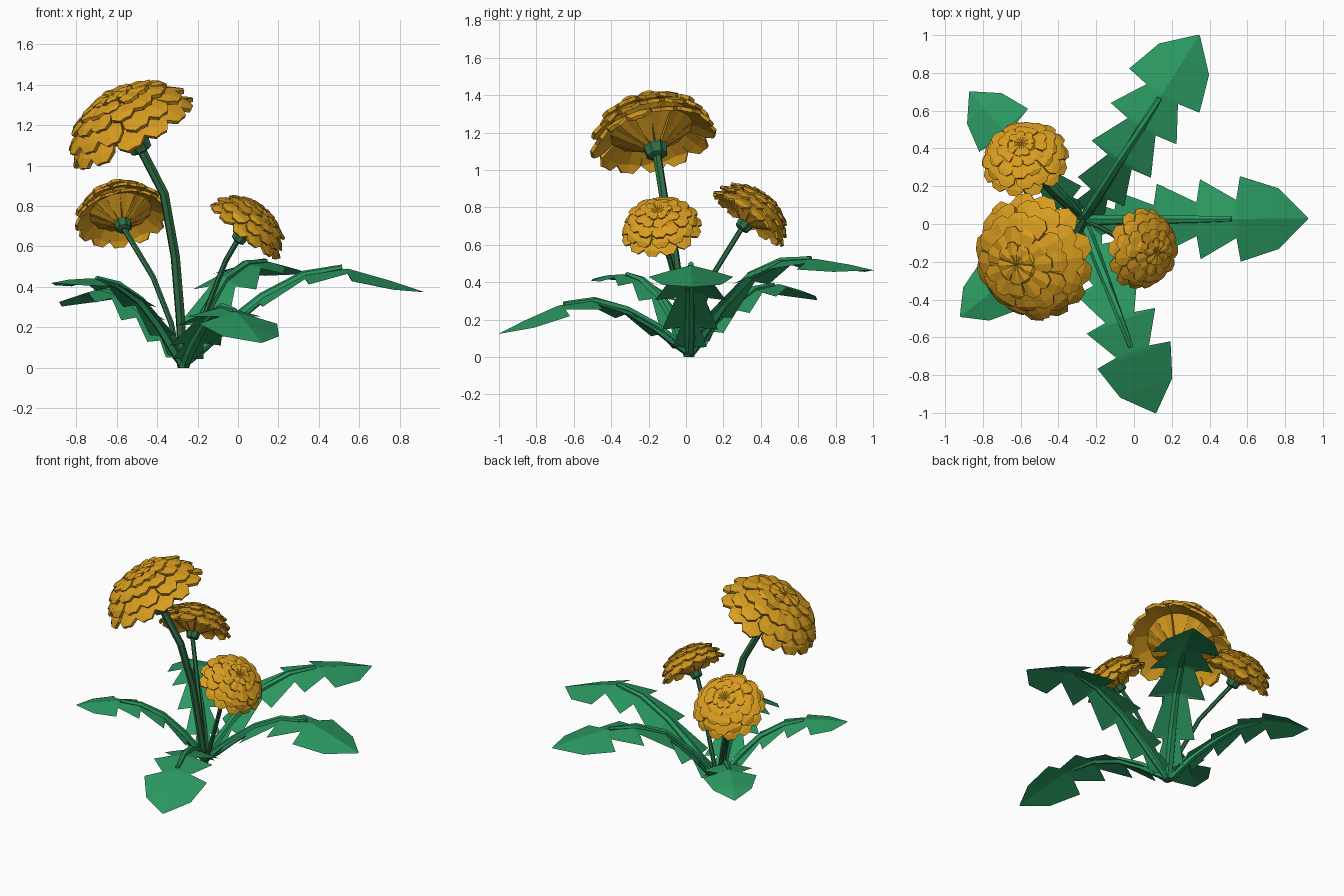
import bpy, bmesh, math, random
from mathutils import Vector

if "Cube" in bpy.data.objects:
    bpy.data.objects.remove(bpy.data.objects["Cube"])

random.seed(4)
BASE = Vector((-0.27, 0.02, 0))


def material(name, rgb):
    m = bpy.data.materials.new(name)
    m.diffuse_color = (*rgb, 1)
    m.use_nodes = True
    m.node_tree.nodes["Principled BSDF"].inputs["Base Color"].default_value = m.diffuse_color
    return m


LEAF = material("leaf green", (0.024, 0.32, 0.12))
STEM = material("stem green", (0.027, 0.155, 0.06))
PETAL = material("petal yellow", (0.70, 0.34, 0.014))


def make_object(name, bm, mat):
    me = bpy.data.meshes.new(name)
    bm.to_mesh(me)
    bm.free()
    me.materials.append(mat)
    ob = bpy.data.objects.new(name, me)
    bpy.context.collection.objects.link(ob)
    return ob


def loft(bm, rows, closed=False):
    """Join rows of points with quads."""
    rows = [[bm.verts.new(p) for p in row] for row in rows]
    n = len(rows[0])
    for a, b in zip(rows, rows[1:]):
        for i in range(n if closed else n - 1):
            j = (i + 1) % n
            bm.faces.new((a[i], b[i], b[j], a[j]))
    return rows


def tube(name, points, radii, mat):
    """Six-sided tapering tube along a path."""
    bm = bmesh.new()
    pts = [Vector(p) for p in points]
    rows = []
    for i, p in enumerate(pts):
        d = (pts[min(i + 1, len(pts) - 1)] - pts[max(i - 1, 0)]).normalized()
        if i == 0:
            d = Vector((0, 0, 1))      # flat foot
        u = d.cross(Vector((0.31, 0.95, 0))).normalized()
        v = d.cross(u)
        rows.append([p + radii[i] * (u * math.cos(k * math.pi / 3) + v * math.sin(k * math.pi / 3))
                     for k in range(6)])
    rings = loft(bm, rows, True)
    bm.faces.new(rings[0][::-1])
    bm.faces.new(rings[-1])
    bmesh.ops.recalc_face_normals(bm, faces=bm.faces)
    return make_object(name, bm, mat)


def interp(table, u):
    for (a, za), (b, zb) in zip(table, table[1:]):
        if u <= b:
            return za + (zb - za) * (u - a) / (b - a)
    return table[-1][1]


# Leaf outline: (fraction of length, half width / length), toothed with a broad end lobe
OUTLINE = [(0.0, 0.02), (0.045, 0.025), (0.06, 0.075), (0.14, 0.045), (0.155, 0.125), (0.315, 0.065),
           (0.33, 0.16), (0.505, 0.075), (0.522, 0.178), (0.682, 0.085), (0.70, 0.19),
           (0.87, 0.135), (1.0, 0.004)]


def leaf(name, tip, heights):
    run = Vector((tip[0], tip[1], 0)) - BASE
    length = run.length
    side = Vector((0, 0, 1)).cross(run / length)

    def mid(u):
        return BASE + run * u + Vector((0, 0, interp(heights, u)))

    bm = bmesh.new()
    rows = []
    for u, w in OUTLINE:
        w *= length
        drop = Vector((0, 0, -0.25 * w if u > 0 else 0))
        rows.append([mid(u) + side * w + drop, mid(u), mid(u) - side * w + drop])
    loft(bm, rows)
    bmesh.ops.reverse_faces(bm, faces=bm.faces)
    bmesh.ops.recalc_face_normals(bm, faces=bm.faces)
    if sum((f.normal.z for f in bm.faces)) < 0:
        bmesh.ops.reverse_faces(bm, faces=bm.faces)
    make_object(name, bm, LEAF)
    # midrib
    us = [0, 0.08, 0.18, 0.33, 0.5, 0.66]
    pts = [mid(u) for u in us]
    pts[0].z = 0.01
    tube(name + "_midrib", pts, [0.026, 0.028, 0.027, 0.024, 0.021, 0.014], LEAF)


leaf("right_leaf", (0.92, 0.03),
     [(0, 0.01), (0.15, 0.18), (0.35, 0.37), (0.5, 0.46), (0.65, 0.50), (0.8, 0.455), (1, 0.375)])
leaf("back_leaf", (0.345, 1.0),
     [(0, 0.01), (0.12, 0.2), (0.25, 0.37), (0.4, 0.49), (0.6, 0.535), (0.8, 0.51), (1, 0.465)])
leaf("front_leaf", (0.115, -1.0),
     [(0, 0.01), (0.12, 0.12), (0.27, 0.225), (0.42, 0.29), (0.58, 0.31), (0.76, 0.25), (1, 0.125)])
leaf("back_left_leaf", (-0.87, 0.70),
     [(0, 0.01), (0.12, 0.13), (0.25, 0.23), (0.5, 0.36), (0.7, 0.39), (0.85, 0.365), (1, 0.305)])
leaf("front_left_leaf", (-0.92, -0.49),
     [(0, 0.01), (0.12, 0.15), (0.25, 0.28), (0.4, 0.38), (0.6, 0.44), (0.8, 0.445), (1, 0.42)])

# Petal rings: count, then (radius, height) at root, bend and tip
RINGS = [
    (13, (0.05, 0.00), (0.22, 0.10), (0.34, 0.02)),
    (13, (0.05, 0.07), (0.21, 0.16), (0.32, 0.09)),
    (12, (0.04, 0.14), (0.17, 0.205), (0.27, 0.165)),
    (11, (0.03, 0.21), (0.11, 0.23), (0.195, 0.212)),
    (9, (0.003, 0.245), (0.055, 0.25), (0.115, 0.24)),
]


def flower(name, base, axis, s, stem, radius):
    base, axis = Vector(base), Vector(axis).normalized()
    ex = axis.cross(Vector((0, 1, 0))).normalized()
    ey = axis.cross(ex)

    def place(r, a, h, across=0.0):
        c, n = math.cos(a), math.sin(a)
        return base + s * (ex * (r * c - across * n) + ey * (r * n + across * c) + axis * h)

    # petals: thick ridged blades with a blunt point
    bm = bmesh.new()
    for k, (n, root, bend, tip) in enumerate(RINGS):
        for i in range(n):
            a = 2 * math.pi * (i + 0.5 * (k % 2)) / n + random.uniform(-0.05, 0.05)
            j = random.uniform(-0.008, 0.008)
            sh = (bend[0] + 0.7 * (tip[0] - bend[0]), bend[1] + 0.6 * (tip[1] - bend[1]))
            rows = []
            for (r, h), f, lift in ((root, 1.0, 0), (bend, 1.12, 0.008), (sh, 1.0, 0.008),
                                    ((tip[0] + j, tip[1] + j), 0.42, 0.004)):
                hw = f * math.pi * r / n
                rows.append([place(r, a, h, -hw), place(r, a, h + lift), place(r, a, h, hw)])
            loft(bm, rows)
    ob = make_object(name + "_petals", bm, PETAL)
    mod = ob.modifiers.new("thickness", 'SOLIDIFY')
    mod.thickness = 0.02 * s
    mod.offset = -1

    # calyx: ribbed cup under the petals
    bm = bmesh.new()
    rows = [[place(r * (1 if i % 2 else 0.87), i * math.pi / 8, h) for i in range(16)]
            for r, h in ((0.035, -0.08), (0.058, -0.07), (0.068, -0.01), (0.07, 0.02))]
    rings = loft(bm, rows, True)
    bm.faces.new(rings[0])
    bm.faces.new(rings[-1])
    bmesh.ops.recalc_face_normals(bm, faces=bm.faces)
    make_object(name + "_calyx", bm, STEM)

    # stem
    pts = list(stem) + [place(0, 0, -0.06)]
    tube(name + "_stem", pts, [radius] * len(pts), STEM)


flower("tall_flower", (-0.51, -0.168, 1.138), (-0.47, -0.2, 0.87), 1.0,
       [(-0.27, 0.01, 0), (-0.285, -0.02, 0.25), (-0.31, -0.06, 0.55), (-0.365, -0.12, 0.86)], 0.024)
flower("back_flower", (-0.572, 0.325, 0.725), (-0.15, 0.6, 0.8), 0.69,
       [(-0.285, 0.03, 0), (-0.33, 0.07, 0.22), (-0.42, 0.15, 0.45)], 0.014)
flower("right_flower", (0.025, -0.13, 0.665), (0.62, -0.14, 0.77), 0.64,
       [(-0.255, 0.01, 0), (-0.2, -0.01, 0.17), (-0.12, -0.05, 0.38), (-0.06, -0.09, 0.53)], 0.014)
